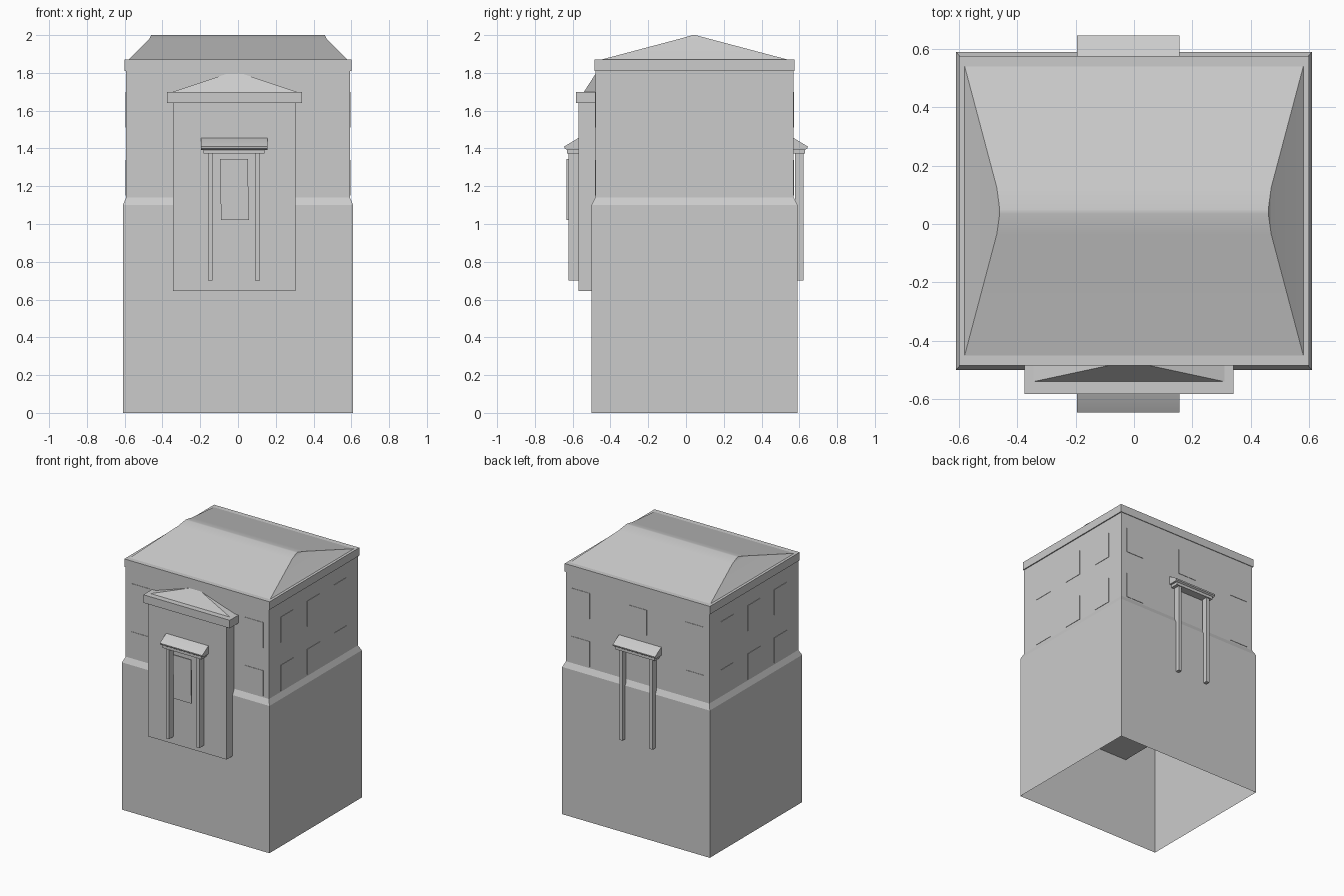
import bpy, bmesh, math

if "Cube" in bpy.data.objects:
    bpy.data.objects.remove(bpy.data.objects["Cube"])


def finish(name, bm, smooth=None):
    me = bpy.data.meshes.new(name)
    bm.to_mesh(me)
    bm.free()
    ob = bpy.data.objects.new(name, me)
    bpy.context.collection.objects.link(ob)
    if smooth:
        bpy.ops.object.select_all(action='DESELECT')
        ob.select_set(True)
        bpy.context.view_layer.objects.active = ob
        bpy.ops.object.shade_smooth_by_angle(angle=math.radians(smooth))
    return ob


def loft(name, rings, bottom=True, top=True, smooth=None):
    """Stack of rectangles (x0, x1, y0, y1, z) joined by side faces."""
    bm = bmesh.new()
    loops = [[bm.verts.new(p) for p in ((a, c, z), (b, c, z), (b, d, z), (a, d, z))]
             for a, b, c, d, z in rings]
    for lo, hi in zip(loops, loops[1:]):
        for i in range(4):
            j = (i + 1) % 4
            bm.faces.new((lo[i], lo[j], hi[j], hi[i]))
    if bottom:
        bm.faces.new(loops[0][::-1])
    if top:
        bm.faces.new(loops[-1])
    return finish(name, bm, smooth)


def box(name, x0, x1, y0, y1, z0, z1):
    return loft(name, [(x0, x1, y0, y1, z0), (x0, x1, y0, y1, z1)])


def extrude_x(name, profile, x0, x1, smooth=None):
    """Extrude a (y, z) outline along x."""
    bm = bmesh.new()
    a = [bm.verts.new((x0, y, z)) for y, z in profile]
    b = [bm.verts.new((x1, y, z)) for y, z in profile]
    n = len(profile)
    for i in range(n):
        j = (i + 1) % n
        bm.faces.new((a[i], a[j], b[j], b[i]))
    bm.faces.new(a[::-1])
    bm.faces.new(b)
    bmesh.ops.recalc_face_normals(bm, faces=bm.faces)
    return finish(name, bm, smooth)


# Main walls: wide base with a sloped ledge, open underneath
loft("walls", [(-.61, .61, -.50, .59, 0), (-.61, .61, -.50, .59, 1.10),
               (-.592, .592, -.48, .57, 1.14), (-.592, .592, -.48, .57, 1.82)],
     bottom=False, top=False)

# Eaves slab and softly shaded hip roof
box("eaves", -.60, .60, -.485, .575, 1.81, 1.87)
loft("roof", [(-.58, .58, -.45, .54, 1.87), (-.47, .47, -.035, .125, 1.98),
              (-.46, .46, .035, .05, 2.0)], smooth=40)

# Front bay with its own eaves and roof
box("front_bay", -.345, .305, -.57, -.1, .645, 1.65)
box("bay_eaves", -.375, .34, -.583, -.1, 1.64, 1.70)
loft("bay_roof", [(-.345, .31, -.54, -.1, 1.70), (-.065, .03, -.48, -.1, 1.793),
                  (-.045, .01, -.475, -.1, 1.80)], smooth=40)

# Canopies and posts, front and back
for side, s, wall in (("front", -1, .55), ("back", 1, .55)):
    outline = [(wall, 1.46), (.57, 1.455), (.645, 1.41), (.643, 1.40), (.632, 1.393),
               (wall, 1.393)]
    extrude_x(side + "_canopy", [(s * y, z) for y, z in outline], -.195, .155, smooth=30)
    ys = sorted((s * wall, s * .63))
    box(side + "_canopy_lip", -.182, .14, ys[0], ys[1], 1.372, 1.394)
    ys = sorted((s * (.57 if s < 0 else .578), s * .622))
    for k, x in enumerate((-.147, .103)):
        box(f"{side}_post_{k}", x - .013, x + .013, ys[0], ys[1], .70, 1.375)

# Hanging panel between the front posts
loft("hanging_panel", [(-.09, .057, -.632, -.622, 1.02), (-.095, .052, -.632, -.622, 1.345)],
     smooth=60)

# Shallow window panels on the upper walls
W, D = .075, .003
for r, z in enumerate((1.15, 1.51)):
    for k, x in enumerate((-.47, .47)):
        box(f"front_window_{r}{k}", x - W, x + W, -.48 - D, -.47, z, z + .19)
    for k, x in enumerate((-.47, 0, .47)):
        if r or x:
            box(f"back_window_{r}{k}", x - W, x + W, .56, .57 + D, z, z + .19)
    for k, y in enumerate((-.27, .045, .36)):
        box(f"right_window_{r}{k}", .58, .592 + D, y - W, y + W, z, z + .19)
        box(f"left_window_{r}{k}", -.592 - D, -.58, y - W, y + W, z, z + .19)
